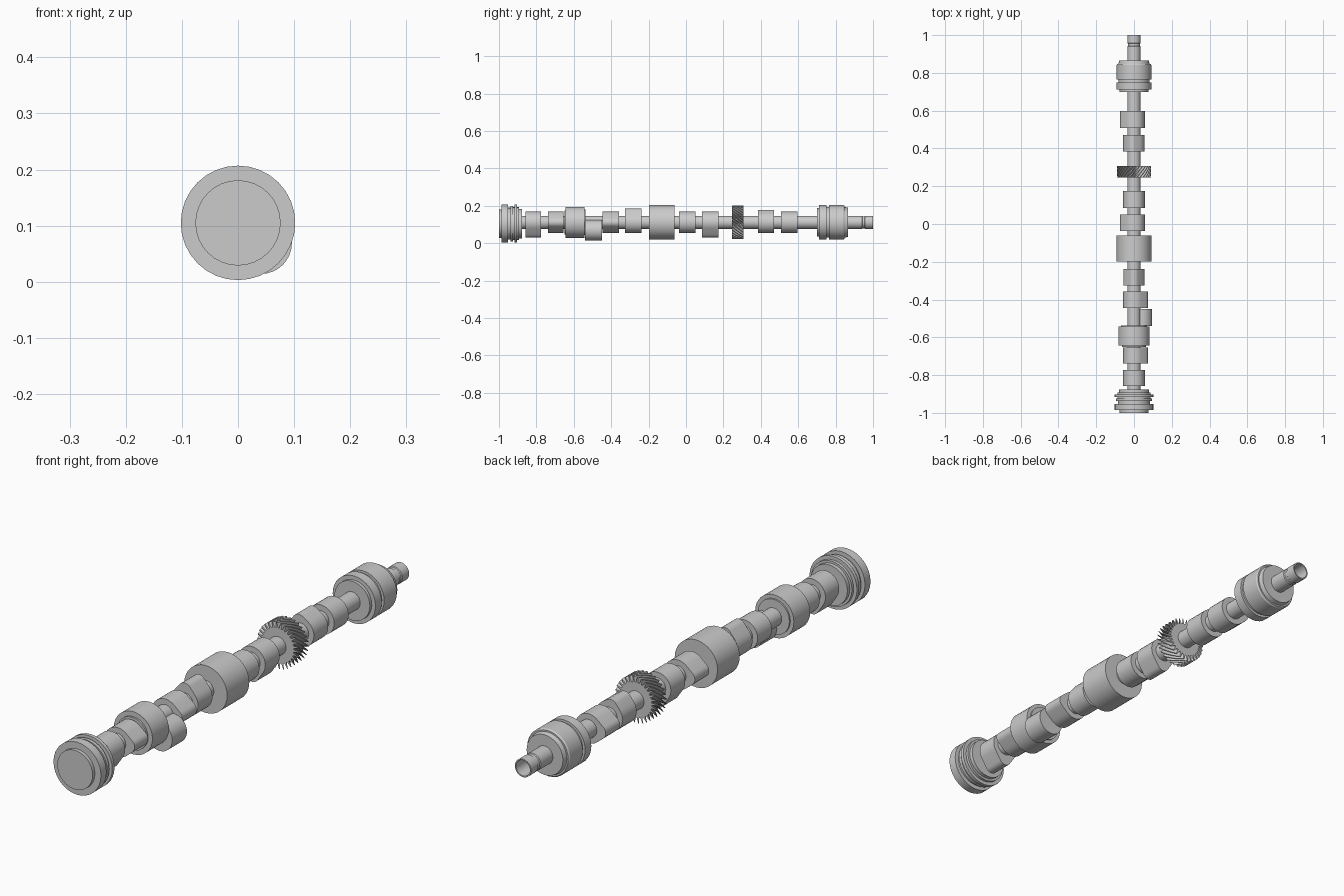
import bpy, bmesh, math
from math import sin, cos, pi, tau

if "Cube" in bpy.data.objects:
    bpy.data.objects.remove(bpy.data.objects["Cube"])

AXIS_Z = 0.112   # shaft centre height


def finish(bm, name, angle=32):
    bmesh.ops.recalc_face_normals(bm, faces=bm.faces)
    me = bpy.data.meshes.new(name)
    bm.to_mesh(me)
    bm.free()
    ob = bpy.data.objects.new(name, me)
    bpy.context.collection.objects.link(ob)
    bpy.context.view_layer.objects.active = ob
    ob.select_set(True)
    bpy.ops.object.shade_smooth_by_angle(angle=math.radians(angle))
    ob.select_set(False)
    return ob


def loft(name, rings, angle=32):
    """Skin a list of closed loops and cap both ends."""
    bm = bmesh.new()
    loops = [[bm.verts.new(p) for p in ring] for ring in rings]
    n = len(loops[0])
    for a, b in zip(loops, loops[1:]):
        for i in range(n):
            j = (i + 1) % n
            bm.faces.new((a[i], a[j], b[j], b[i]))
    bm.faces.new(loops[0])
    bm.faces.new(loops[-1])
    return finish(bm, name, angle)


def turned(name, profile, x=0.0, z=AXIS_Z, n=32):
    """Lathe a (y, radius) profile around a y-parallel axis."""
    return loft(name, [[(x + r * sin(tau * i / n), y, z + r * cos(tau * i / n))
                        for i in range(n)] for y, r in profile])


def cam_lobe(name, y0, y1, direction, tip, base=0.057, nose=0.028):
    """Egg outline: base circle, nose arc and tangent flanks."""
    d = tip - nose
    t = math.acos((base - nose) / d)
    pts = []
    for i in range(11):
        a = -t + 2 * t * i / 10
        pts.append((d + nose * cos(a), nose * sin(a)))
    for i in range(23):
        a = t + (tau - 2 * t) * i / 22
        pts.append((base * cos(a), base * sin(a)))
    c, s = cos(math.radians(direction)), sin(math.radians(direction))
    return loft(name, [[(u * c - v * s, y, AXIS_Z + u * s + v * c)
                        for u, v in pts] for y in (y0, y1)])


# Shaft with a snap groove and a hollow rear end
turned("shaft", [(-0.90, 0.035), (0.94, 0.035), (0.943, 0.032), (0.955, 0.032),
                 (0.958, 0.035), (1.0, 0.035), (1.0, 0.030), (0.93, 0.030)])

# Front flange with grooves
turned("front_flange", [
    (-1.0, 0.076), (-0.986, 0.076), (-0.986, 0.102), (-0.952, 0.102),
    (-0.952, 0.085), (-0.938, 0.085), (-0.938, 0.095), (-0.925, 0.095),
    (-0.925, 0.088), (-0.917, 0.088), (-0.917, 0.102), (-0.903, 0.102),
    (-0.903, 0.088), (-0.892, 0.088), (-0.892, 0.079), (-0.877, 0.079)], z=0.105)

# Bearing journals
turned("front_journal", [(-0.65, 0.064), (-0.643, 0.064), (-0.643, 0.083),
                         (-0.543, 0.083), (-0.543, 0.068), (-0.537, 0.068)])
turned("centre_journal", [(-0.198, 0.092), (-0.062, 0.092)])
turned("rear_journal", [
    (0.70, 0.076), (0.712, 0.076), (0.712, 0.092), (0.75, 0.092),
    (0.75, 0.082), (0.765, 0.082), (0.765, 0.092), (0.842, 0.092),
    (0.848, 0.088), (0.848, 0.082), (0.866, 0.078)])

# Offset round cam
turned("eccentric", [(-0.54, 0.055), (-0.45, 0.055)], x=0.041, z=0.069)

# Cam lobes: y range, nose direction in degrees (0 = +x, 90 = up), nose height
lobes = [(-0.858, -0.774, 270, 0.080), (-0.738, -0.655, 0, 0.073),
         (-0.446, -0.358, 0, 0.073), (-0.326, -0.238, 90, 0.073),
         (-0.038, 0.05, 180, 0.073), (0.086, 0.174, 270, 0.080),
         (0.384, 0.471, 100, 0.067), (0.509, 0.597, 180, 0.073)]
for i, (y0, y1, direction, tip) in enumerate(lobes):
    cam_lobe(f"cam_lobe_{i + 1}", y0, y1, direction, tip)

# Helical drive gear
TEETH, Y0, Y1, TWIST, STEPS = 30, 0.245, 0.307, 0.62, 6
tooth = [(0.0, 0.068), (0.36, 0.068), (0.58, 0.089), (0.78, 0.089)]
rings = []
for k in range(STEPS + 1):
    f = k / STEPS
    ring = []
    for i in range(TEETH):
        for u, r in tooth:
            a = tau * (i + u) / TEETH + TWIST * f
            ring.append((r * sin(a), Y0 + (Y1 - Y0) * f, AXIS_Z + r * cos(a)))
    rings.append(ring)
loft("helical_gear", rings, 25)
